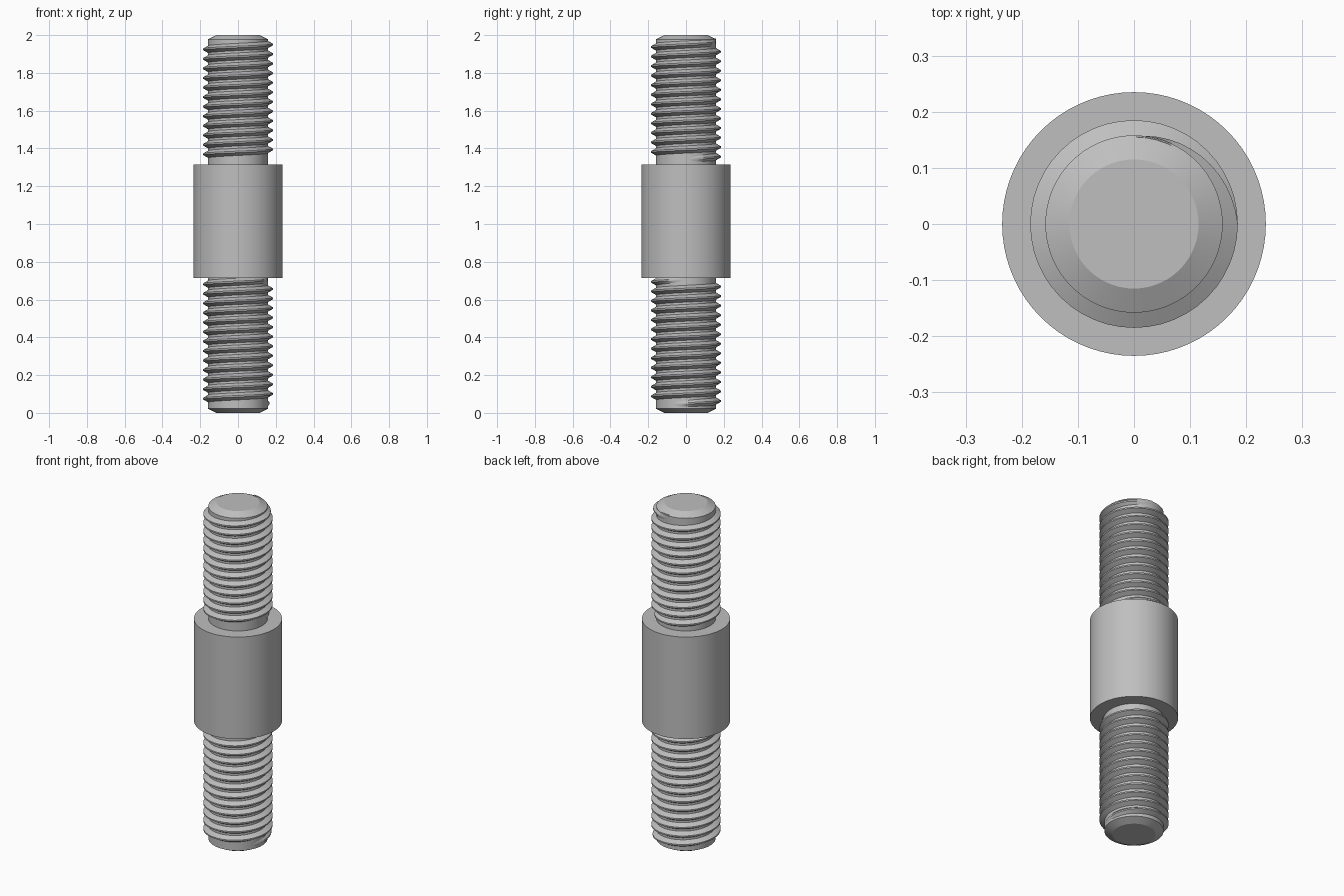
import bpy, bmesh
from math import cos, sin, pi, radians

if "Cube" in bpy.data.objects:
    bpy.data.objects.remove(bpy.data.objects["Cube"], do_unlink=True)

GREY = (0.52, 0.52, 0.52, 1.0)
steel = bpy.data.materials.new("plain_steel")
steel.use_nodes = True
steel.diffuse_color = GREY
steel.node_tree.nodes["Principled BSDF"].inputs["Base Color"].default_value = GREY

CORE_R, CREST_R, TIP_R, COLLAR_R = 0.158, 0.185, 0.115, 0.235
COLLAR_LOW, COLLAR_HIGH, CHAMFER = 0.715, 1.315, 0.022
PITCH = 0.0505
SEGMENTS = 72


def finish(name, bm, smooth_angle):
    bmesh.ops.recalc_face_normals(bm, faces=bm.faces)
    mesh = bpy.data.meshes.new(name)
    bm.to_mesh(mesh)
    bm.free()
    obj = bpy.data.objects.new(name, mesh)
    bpy.context.collection.objects.link(obj)
    mesh.materials.append(steel)
    bpy.ops.object.select_all(action='DESELECT')
    obj.select_set(True)
    bpy.context.view_layer.objects.active = obj
    bpy.ops.object.shade_smooth_by_angle(angle=radians(smooth_angle))
    return obj


def bridge(bm, rings, closed):
    """Join successive rings of vertices with quads and cap both ends."""
    n = len(rings[0])
    for a, b in zip(rings, rings[1:]):
        for i in range(n if closed else n - 1):
            j = (i + 1) % n
            bm.faces.new((a[i], a[j], b[j], b[i]))
    bm.faces.new(rings[0])
    bm.faces.new(rings[-1])


def turned(name, profile):
    """Solid of revolution from (radius, height) points."""
    bm = bmesh.new()
    angles = [2 * pi * i / SEGMENTS for i in range(SEGMENTS)]
    rings = [[bm.verts.new((r * cos(a), r * sin(a), z)) for a in angles]
             for r, z in profile]
    bridge(bm, rings, True)
    return finish(name, bm, 25)


def thread(name, start_z, start_deg, turns):
    """Right-handed helical ridge that fades in and out over a quarter turn."""
    bm = bmesh.new()
    per_turn = 48
    steps = round(turns * per_turn)
    rings = []
    for k in range(steps + 1):
        a = radians(start_deg) + 2 * pi * k / per_turn
        z = start_z + PITCH * k / per_turn
        fade = min(1.0, min(k, steps - k) / (per_turn / 4))
        root = CORE_R - 0.003
        crest = root + 0.001 + (CREST_R - root - 0.001) * fade
        half_root, half_crest = 0.021, 0.004
        section = [(root, -half_root), (crest, -half_crest),
                   (crest, half_crest), (root, half_root)]
        rings.append([bm.verts.new((r * cos(a), r * sin(a), z + dz))
                      for r, dz in section])
    bridge(bm, rings, True)
    return finish(name, bm, 25)


# Plain shank with chamfered tips
turned("shank", [(TIP_R, 0), (CORE_R, CHAMFER), (CORE_R, 2 - CHAMFER), (TIP_R, 2)])

# Thick middle collar
turned("collar", [(COLLAR_R, COLLAR_LOW), (COLLAR_R, COLLAR_HIGH)])

# Threads on both studs
thread("upper_thread", 1.344, 0, 12.25)
thread("lower_thread", 0.046, -30, 13 + 1 / 12)
